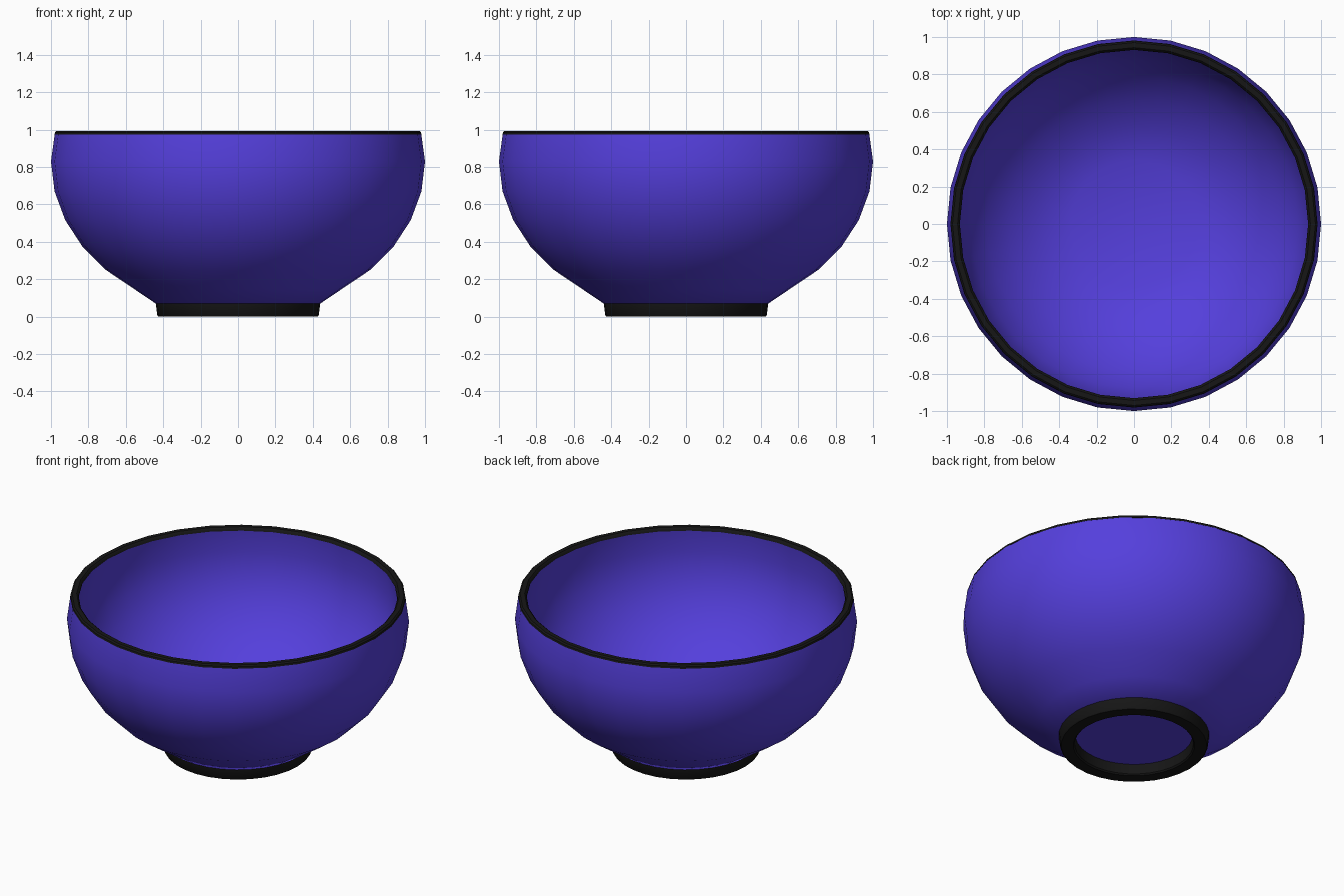
import bpy, bmesh
from math import sin, cos, pi, radians

if "Cube" in bpy.data.objects:
    bpy.data.objects.remove(bpy.data.objects["Cube"])

SEG = 32

def material(name, rgb):
    m = bpy.data.materials.new(name)
    m.diffuse_color = (*rgb, 1)
    m.use_nodes = True
    m.node_tree.nodes["Principled BSDF"].inputs["Base Color"].default_value = m.diffuse_color
    return m

def lathe(name, profile, mat, closed=False):
    """Revolve (radius, z) points around the z axis."""
    bm = bmesh.new()
    rings = []
    for r, z in profile:
        if r == 0:
            rings.append([bm.verts.new((0, 0, z))] * SEG)
        else:
            rings.append([bm.verts.new((r * cos(2 * pi * i / SEG), r * sin(2 * pi * i / SEG), z))
                          for i in range(SEG)])
    pairs = list(zip(rings, rings[1:]))
    if closed:
        pairs.append((rings[-1], rings[0]))
    for a, b in pairs:
        for i in range(SEG):
            j = (i + 1) % SEG
            bm.faces.new(dict.fromkeys((a[i], a[j], b[j], b[i])))
    bmesh.ops.recalc_face_normals(bm, faces=bm.faces)
    me = bpy.data.meshes.new(name)
    bm.to_mesh(me)
    bm.free()
    me.materials.append(mat)
    ob = bpy.data.objects.new(name, me)
    bpy.context.collection.objects.link(ob)
    bpy.context.view_layer.objects.active = ob
    ob.select_set(True)
    bpy.ops.object.shade_smooth_by_angle(angle=radians(35))
    ob.select_set(False)

def arc(radius, height, steps):
    """Squashed sphere profile in 11.25 degree steps below the equator."""
    return [(radius * cos(k * pi / 16), 0.83 - height * sin(k * pi / 16)) for k in steps]

glaze = material("blue_glaze", (0.09, 0.05, 0.72))
black = material("black_trim", (0.008, 0.008, 0.008))

# Bowl: underside, outer wall, inner wall, flat inside floor
outer = [(0, 0.07), (0.36, 0.07), (0.44, 0.07)] + arc(1.0, 0.82, range(5, -1, -1)) + [(0.98, 0.975)]
inner = [(0.932, 0.975)] + arc(0.948, 0.77, range(0, 6)) + [(0.34, 0.115), (0, 0.115)]
lathe("bowl", outer + inner, glaze)

# Black lip around the opening
lathe("rim", [(0.981, 0.973), (0.979, 0.985), (0.97, 0.993), (0.943, 0.993),
              (0.934, 0.985), (0.931, 0.973)], black, closed=True)

# Black foot ring with a hollow underside
lathe("foot_ring", [(0.44, 0.072), (0.432, 0.008), (0.425, 0), (0.355, 0),
                    (0.347, 0.008), (0.343, 0.072)], black, closed=True)
